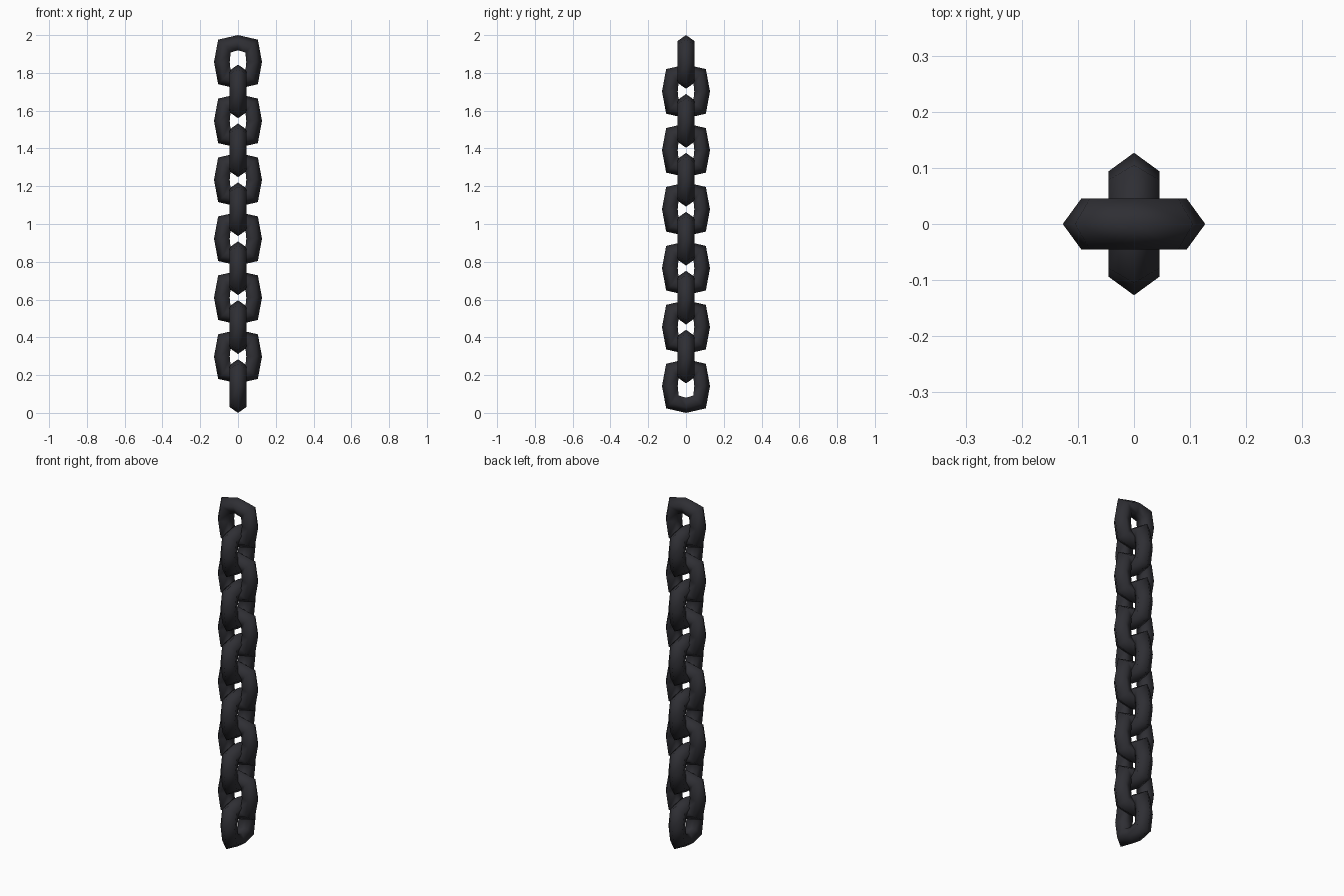
import bpy

if "Cube" in bpy.data.objects:
    bpy.data.objects.remove(bpy.data.objects["Cube"])

LINKS, PITCH, HALF_H = 12, 0.156, 0.142

iron = bpy.data.materials.new("dark iron")
iron.diffuse_color = (0.028, 0.028, 0.034, 1)
iron.use_nodes = True
iron.node_tree.nodes["Principled BSDF"].inputs["Base Color"].default_value = iron.diffuse_color

# Outer and inner outline of one link: quarter points (across, up)
OUTER = [(0.127, 0), (0.105, 0.118), (0, HALF_H)]
INNER = [(0.044, 0), (0.039, 0.050), (0, 0.062)]


def full_loop(q):
    # Mirror the quarter outline into an eight-point ring
    (s, _), (cx, cz), (_, t) = q
    return [(s, 0), (cx, cz), (0, t), (-cx, cz),
            (-s, 0), (-cx, -cz), (0, -t), (cx, -cz)]


# Five-sided bar section: (depth from outer to inner, thickness)
SECTION = [(0, 0), (0.40, 0.0455), (1, 0.028), (1, -0.028), (0.40, -0.0455)]


def link_mesh():
    verts, faces = [], []
    for (ox, oz), (ix, iz) in zip(full_loop(OUTER), full_loop(INNER)):
        for t, y in SECTION:
            verts.append((ox + (ix - ox) * t, y, oz + (iz - oz) * t))
    n = len(SECTION)
    for i in range(8):
        j = (i + 1) % 8
        for k in range(n):
            m = (k + 1) % n
            faces.append((i * n + k, i * n + m, j * n + m, j * n + k))
    me = bpy.data.meshes.new("chain_link")
    me.from_pydata(verts, [], faces)
    me.validate()
    me.shade_smooth()
    me.materials.append(iron)
    return me


# Chain: alternate links turned a quarter
mesh = link_mesh()
for i in range(LINKS):
    ob = bpy.data.objects.new(f"chain_link_{i + 1}", mesh)
    ob.location.z = HALF_H + i * PITCH
    if i % 2 == 0:
        ob.rotation_euler.z = 1.5707963
    bpy.context.collection.objects.link(ob)
